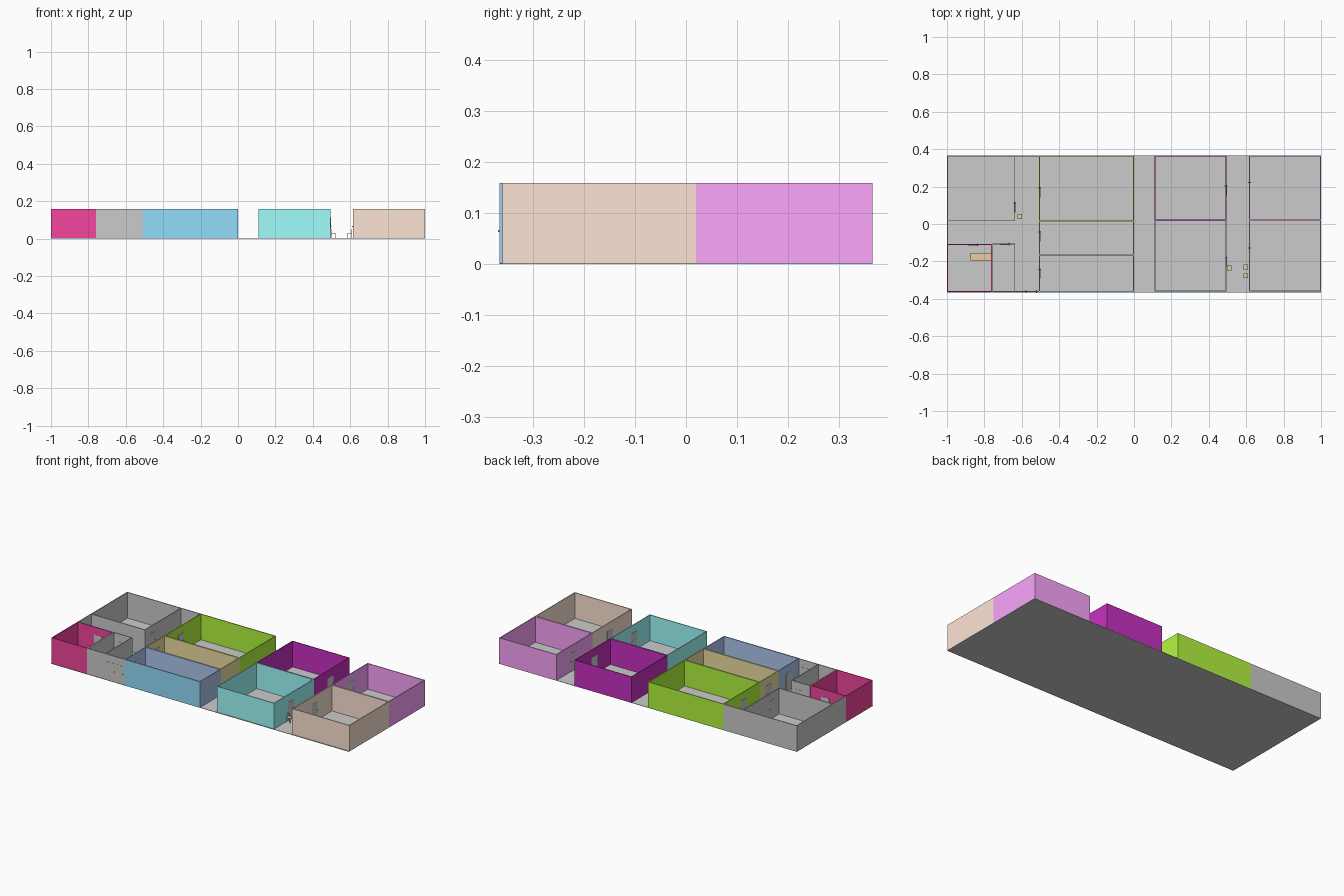
import bpy, bmesh
from mathutils import Matrix, Vector

if "Cube" in bpy.data.objects:
    bpy.data.objects.remove(bpy.data.objects["Cube"])

H, T, F = 0.158, 0.005, 0.002      # wall height, wall thickness, floor thickness


def material(name, rgb):
    m = bpy.data.materials.new(name)
    m.diffuse_color = (*rgb, 1)
    m.use_nodes = True
    m.node_tree.nodes["Principled BSDF"].inputs["Base Color"].default_value = m.diffuse_color
    return m


def boxes(name, items, mat=None):
    """One object from a list of (x0, x1, y0, y1, z0, z1) boxes."""
    bm = bmesh.new()
    for x0, x1, y0, y1, z0, z1 in items:
        mtx = Matrix.Translation(((x0 + x1) / 2, (y0 + y1) / 2, (z0 + z1) / 2))
        mtx = mtx @ Matrix.Diagonal((x1 - x0, y1 - y0, z1 - z0, 1))
        bmesh.ops.create_cube(bm, size=1, matrix=mtx)
    me = bpy.data.meshes.new(name)
    bm.to_mesh(me)
    bm.free()
    ob = bpy.data.objects.new(name, me)
    bpy.context.collection.objects.link(ob)
    if mat:
        me.materials.append(mat)
    return ob


def room(name, x0, x1, y0, y1, mat=None):
    """Four walls, open at the top."""
    return boxes(name, [
        (x0, x1, y0, y0 + T, F, H), (x0, x1, y1 - T, y1, F, H),
        (x0, x0 + T, y0 + T, y1 - T, F, H), (x1 - T, x1, y0 + T, y1 - T, F, H)], mat)


def door(name, x, y, along, side, w=0.055):
    """Door panel in a wall whose outer face is at x / y, with a knob per side."""
    parts = []
    h = 0.112
    e = 0.001
    c = (y if along == 'y' else x)
    d = (x if along == 'y' else y)
    lo, hi = sorted((d + side * e, d - side * (T + e)))
    k = c + w * 0.36
    for a0, a1, b0, b1, z0, z1 in ((c - w / 2, c + w / 2, lo, hi, F, h),
                                   (k, k + 0.005, lo - 0.004, hi + 0.004, 0.062, 0.066)):
        parts.append((b0, b1, a0, a1, z0, z1) if along == 'y' else (a0, a1, b0, b1, z0, z1))
    return boxes(name, parts)


def chair(name, x, y, s, mat):
    """Chair with its back on the -s side."""
    r, t = 0.0125, 0.003
    parts = [(-r, r, -r, r, 0.027, 0.030)]
    for lx in (-r, r - t):
        for ly in (-r, r - t):
            parts.append((lx, lx + t, ly, ly + t, F, 0.027))
    for ly in (-r, r - t):
        parts.append((-r, -r + t, ly, ly + t, 0.030, 0.052))
    parts.append((-r, -r + t, -r, r, 0.040, 0.052))
    out = []
    for x0, x1, y0, y1, z0, z1 in parts:
        a, b = sorted((x + s * x0, x + s * x1))
        out.append((a, b, y + y0, y + y1, z0, z1))
    return boxes(name, out, mat)


# floor slab
boxes("floor", [(-1, 1, -0.365, 0.365, 0, F)])

# coloured rooms
blue_side = material("steel_blue", (0.42, 0.58, 0.86))
blue = material("bright_blue", (0.29, 0.72, 0.98))
room("red_room", -1, -0.76, -0.363, -0.108, material("red", (0.90, 0.06, 0.34)))
room("green_room", -0.507, 0, 0.015, 0.365, material("green", (0.45, 0.92, 0.05)))
room("yellow_room", -0.507, 0, -0.165, 0.015, material("yellow", (0.85, 0.75, 0.36)))
room("blue_room", -0.507, 0, -0.363, -0.165, blue_side)
boxes("blue_front_wall", [(-0.507, 0, -0.365, -0.362, F, H)], blue)
room("teal_room", 0.11, 0.495, -0.36, 0.02, material("teal", (0.35, 0.99, 0.97)))
room("purple_room", 0.11, 0.495, 0.02, 0.365, material("purple", (0.58, 0.03, 0.54)))
room("tan_room", 0.615, 1, -0.36, 0.02, material("tan", (0.99, 0.78, 0.66)))
room("magenta_room", 0.615, 1, 0.02, 0.365, material("magenta", (0.96, 0.38, 0.98)))

# grey rooms and corridor walls
room("grey_room", -1, -0.635, 0.015, 0.365)
room("small_grey_room", -0.76, -0.635, -0.363, -0.105)
boxes("corridor_walls", [(-0.635, -0.507, 0.36, 0.365, F, H),
                         (-0.635, -0.507, -0.363, -0.358, F, H),
                         (-1, -1 + T, -0.108, 0.015, F, H)])

# doors
for i, (x, y, along, s) in enumerate([
        (-0.635, 0.09, 'y', 1), (-0.507, 0.17, 'y', -1), (-0.507, -0.065, 'y', -1),
        (-0.507, -0.265, 'y', -1), (0.495, 0.18, 'y', 1), (0.495, -0.2, 'y', 1),
        (0.615, 0.2, 'y', -1), (0.615, -0.15, 'y', -1),
        (-0.86, -0.108, 'x', 1), (-0.69, -0.105, 'x', 1),
        (-0.60, -0.363, 'x', -1), (-0.543, -0.363, 'x', -1)]):
    door(f"door_{i + 1}", x, y, along, s)

# chairs and desk
wood = material("wood", (0.80, 0.62, 0.36))
for i, (x, y, s) in enumerate([(0.51, -0.235, 1), (0.597, -0.23, -1),
                               (0.597, -0.277, -1), (-0.61, 0.04, 1)]):
    chair(f"chair_{i + 1}", x, y, s, wood)
desk = [(-0.875, -0.765, -0.195, -0.155, 0.044, 0.048)]
for lx in (-0.873, -0.771):
    for ly in (-0.193, -0.161):
        desk.append((lx, lx + 0.004, ly, ly + 0.004, F, 0.044))
boxes("desk", desk, wood)
